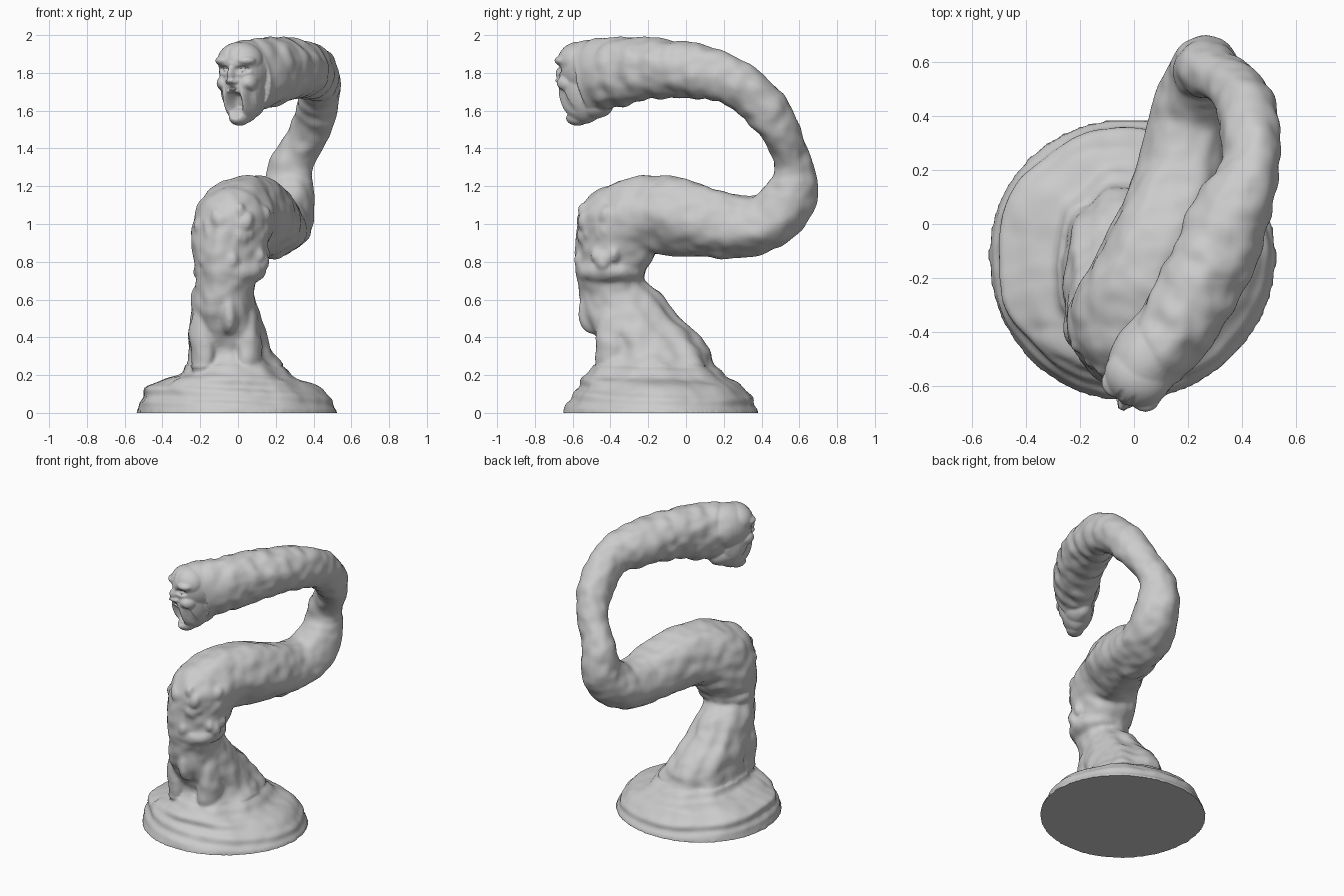
import bpy, bmesh, math, random
from mathutils import Vector, Matrix, noise

if "Cube" in bpy.data.objects:
    bpy.data.objects.remove(bpy.data.objects["Cube"], do_unlink=True)
random.seed(4)

clay = bpy.data.materials.new("grey_clay")
clay.use_nodes = True
grey = (0.6, 0.6, 0.6, 1)
clay.diffuse_color = grey
clay.node_tree.nodes["Principled BSDF"].inputs["Base Color"].default_value = grey


def loft(bm, rings):
    """Skin closed rings of points and cap both ends."""
    loops = [[bm.verts.new(p) for p in ring] for ring in rings]
    n = len(loops[0])
    for a, b in zip(loops, loops[1:]):
        for i in range(n):
            j = (i + 1) % n
            bm.faces.new((a[i], a[j], b[j], b[i]))
    bm.faces.new(loops[0][::-1])
    bm.faces.new(loops[-1])


def blob(bm, centre, radii):
    """Add an ellipsoid lump."""
    m = Matrix.Translation(centre) @ Matrix.Diagonal((*radii, 1))
    bmesh.ops.create_uvsphere(bm, u_segments=32, v_segments=20, radius=1, matrix=m)


def spline(points, steps):
    """Smooth interpolation through rows of numbers."""
    rows = [Vector(p) for p in points]
    out = []
    for i in range(len(rows) - 1):
        p0, p1, p2 = rows[max(i - 1, 0)], rows[i], rows[i + 1]
        p3 = rows[min(i + 2, len(rows) - 1)]
        for k in range(steps):
            t = k / steps
            out.append(0.5 * (2 * p1 + (p2 - p0) * t + (2 * p0 - 5 * p1 + 4 * p2 - p3) * t * t
                              + (3 * p1 - p0 - 3 * p2 + p3) * t ** 3))
    return out + [rows[-1]]


def fuse(name, bm, voxel, smoothing, sculpt):
    """Merge the lumps into one skin, then sculpt its vertices."""
    bmesh.ops.recalc_face_normals(bm, faces=bm.faces)
    mesh = bpy.data.meshes.new(name)
    bm.to_mesh(mesh)
    bm.free()
    ob = bpy.data.objects.new(name, mesh)
    bpy.context.collection.objects.link(ob)
    remesh = ob.modifiers.new("skin", "REMESH")
    remesh.mode = "VOXEL"
    remesh.voxel_size = voxel
    soft = ob.modifiers.new("soften", "SMOOTH")
    soft.factor, soft.iterations = 0.5, smoothing
    graph = bpy.context.evaluated_depsgraph_get()
    skin = bpy.data.meshes.new_from_object(ob.evaluated_get(graph))
    ob.modifiers.clear()
    ob.data = skin
    moves = [sculpt(v.co.copy(), v.normal.copy()) for v in skin.vertices]
    for v, co in zip(skin.vertices, moves):
        v.co = co
    skin.materials.clear()
    skin.materials.append(clay)
    bpy.ops.object.select_all(action="DESELECT")
    ob.select_set(True)
    bpy.context.view_layer.objects.active = ob
    bpy.ops.object.shade_smooth_by_angle(angle=math.radians(60))


body = bmesh.new()

# Mound and rising stalk: z, centre x, centre y, radius x, radius y
mound = [(0, -.01, -.13, .535, .525), (.04, -.015, -.133, .515, .5), (.1, -.022, -.125, .488, .47),
         (.14, -.045, -.135, .455, .43), (.17, -.035, -.148, .38, .41), (.2, -.02, -.165, .3, .375),
         (.26, -.025, -.16, .25, .31), (.33, -.04, -.16, .22, .285), (.42, -.055, -.22, .2, .275),
         (.52, -.07, -.295, .18, .25), (.62, -.075, -.345, .165, .215), (.66, -.07, -.365, .155, .19),
         (.72, -.06, -.4, .15, .17)]
rings = []
for z, cx, cy, rx, ry in spline(mound, 4):
    ring = []
    for i in range(96):
        a = math.tau * i / 96
        pleat = min(1, z * 4) * (0.025 * math.cos(7 * a + 3 * z) + 0.015 * math.cos(11 * a - 2))
        rim = 0.01 * math.sin(3 * a + 1) * (z < 0.3)
        k = 1 + pleat + rim
        ring.append((cx + rx * k * math.cos(a), cy + ry * k * math.sin(a), z))
    rings.append(ring)
loft(body, rings)
blob(body, (-.05, -.41, .14), (.32, .14, .075))     # front lip of the mound
blob(body, (-.045, -.395, .75), (.19, .19, .09))    # fold below the bend
blob(body, (-.045, -.5, .53), (.05, .07, .12))      # hanging drop
for x in (-.18, .05):                               # front root ridges
    blob(body, (x, -.38, .36), (.075, .1, .26))

# Coiling trunk: x, y, z, side radius, upright radius
trunk = [(-.07, -.37, .55, .15, .17), (-.06, -.4, .72, .16, .18), (-.045, -.37, .88, .2, .215),
         (-.02, -.32, 1.0, .21, .215), (.04, -.18, 1.055, .19, .21), (.12, 0, 1.035, .185, .2),
         (.18, .2, .995, .165, .175), (.22, .38, .995, .16, .155), (.255, .5, 1.065, .15, .145),
         (.27, .565, 1.18, .135, .13), (.285, .565, 1.32, .115, .1), (.36, .515, 1.46, .105, .1),
         (.415, .435, 1.59, .11, .115), (.43, .325, 1.7, .11, .125), (.43, .2, 1.775, .11, .13),
         (.365, .05, 1.81, .14, .145), (.305, -.1, 1.82, .155, .155), (.235, -.25, 1.82, .155, .165),
         (.14, -.4, 1.8, .145, .19), (.065, -.52, 1.775, .12, .185)]
path = spline(trunk, 10)
rings = []
for i, row in enumerate(path):
    here = Vector(row[:3])
    along = (Vector(path[min(i + 1, len(path) - 1)][:3]) - Vector(path[max(i - 1, 0)][:3])).normalized()
    side = Vector((.94, -.34, 0))
    side = (side - along * side.dot(along)).normalized()
    up = side.cross(along)
    t = i / 10
    ring = []
    for j in range(64):
        a = math.tau * j / 64
        # Long sinews low down, cross folds along the neck
        fold = 0.025 * math.sin(5 * a + 0.5 * t) if t < 9 else 0.02 * math.sin(9 * t + 0.9 * math.sin(2 * a))
        ring.append(here + (side * row[3] * math.cos(a) + up * row[4] * math.sin(a)) * (1 + fold))
    rings.append(ring)
loft(body, rings[:144])

# Heavy shoulder with scattered warts
blob(body, (-.03, -.38, 1.0), (.195, .19, .2))
for _ in range(22):
    a, z = random.uniform(-2.9, 0), random.uniform(.78, 1.1)
    r = random.uniform(.028, .045)
    blob(body, (-.04 + .175 * math.cos(a), -.38 + .17 * math.sin(a), z), (r, r, r * 1.4))


def lumps(co):
    """Uneven swelling of the flesh."""
    return 0.012 * noise.noise(co * 6) + 0.008 * noise.noise(co * 14)


def weather(co, normal):
    if co.z < 0.01:
        co.z = 0
        return co
    push = lumps(co)
    if co.z < 0.25:
        push = min(1, co.z / 0.06) * (push * 0.5 + 0.004 * math.sin(co.z * 90 + 5 * co.x + 3 * co.y))
    co += normal * push
    co.z = max(co.z, 0)
    return co


fuse("coiled_body", body, 0.012, 5, weather)

# Head built facing -y, then turned to follow the neck
head = bmesh.new()
blob(head, (0, .16, 1.82), (.135, .175, .155))      # skull
blob(head, (0, .095, 1.865), (.125, .11, .1))       # forehead
blob(head, (0, .125, 1.725), (.115, .135, .195))    # face
blob(head, (0, .085, 1.565), (.055, .065, .045))    # chin
blob(head, (0, .17, 1.64), (.09, .13, .085))        # jaw
blob(head, (0, .03, 1.85), (.05, .05, .03))         # frown
for s in (-1, 1):
    blob(head, (s * .07, .06, 1.745), (.045, .06, .045))  # cheekbone
    blob(head, (s * .058, .04, 1.865), (.058, .055, .03))  # brow
turn = Matrix.Translation((-.03, -.65, 0)) @ Matrix.Rotation(-0.47, 4, "Z")
unturn = turn.inverted()
bmesh.ops.transform(head, matrix=turn, verts=head.verts)
loft(head, rings[140:])

# Face strokes: x, z, width, height, inward depth
strokes = [(0, 1.645, .038, .066, .09), (0, 1.7, .028, .012, -.035), (0, 1.595, .025, .018, -.03),
           (0, 1.785, .02, .045, -.03)]
for s in (-1, 1):
    strokes += [(s * .052, 1.818, .034, .017, .025), (s * .052, 1.815, .015, .008, -.012),
                (s * .085, 1.65, .013, .07, .02), (s * .02, 1.755, .016, .014, -.018),
                (s * .056, 1.65, .01, .08, -.008), (s * .025, 1.91, .012, .03, .006)]


def carve(co, normal):
    spot = unturn @ co
    if spot.y < 0.13:
        push = 0
        for x, z, w, h, depth in strokes:
            d = ((spot.x - x) / w) ** 2 + ((spot.z - z) / h) ** 2
            push += depth * math.exp(-d * d)
        spot.y += push
        return turn @ spot
    return co + normal * lumps(co) * min(1, (spot.y - 0.13) / 0.15)


fuse("head_and_neck", head, 0.0065, 6, carve)
